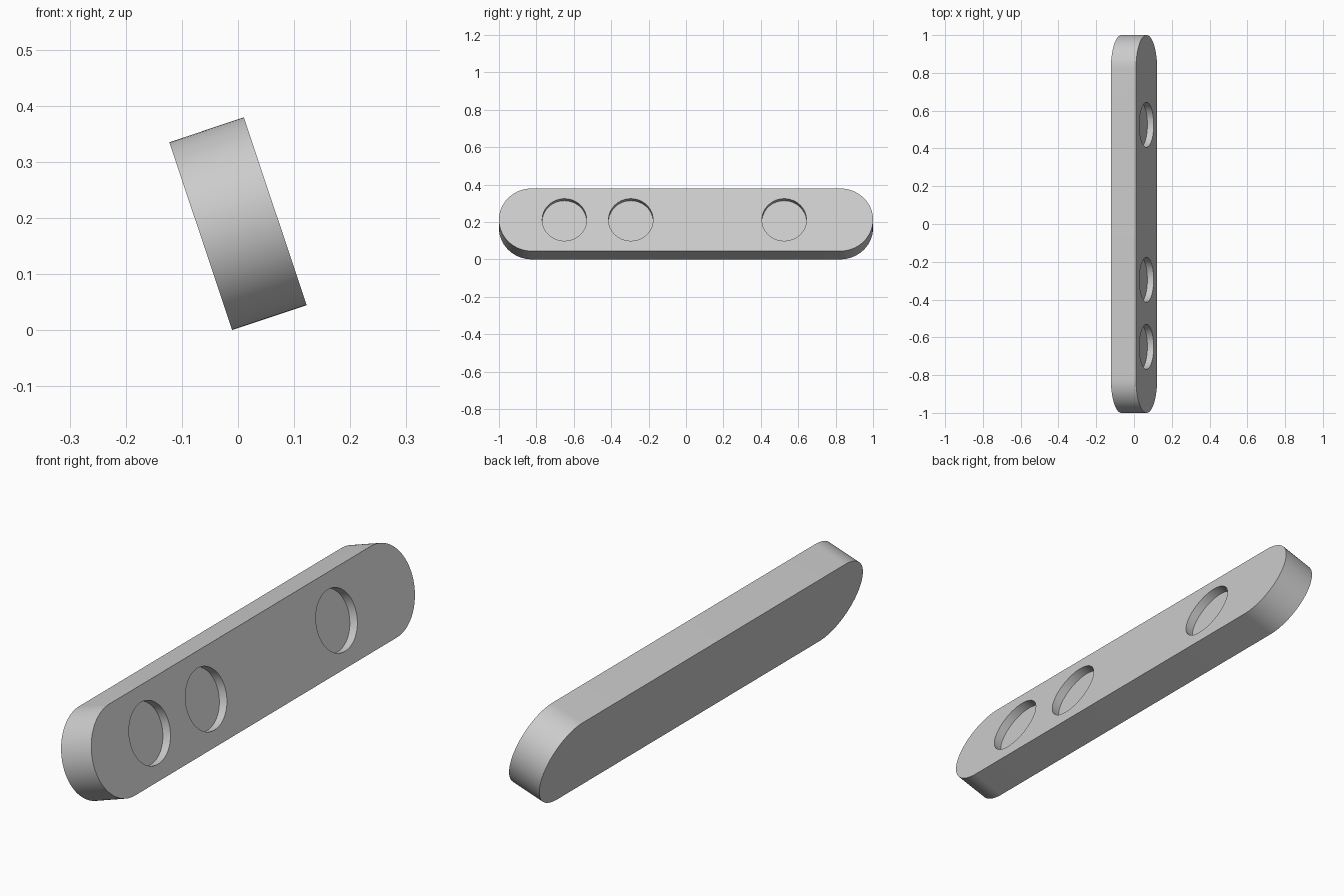
import bpy, bmesh, math
from mathutils import Matrix

if "Cube" in bpy.data.objects:
    bpy.data.objects.remove(bpy.data.objects["Cube"])

LENGTH, HEIGHT, THICK = 2.0, 0.353, 0.14
TILT = math.radians(18.5)
HOLE_RADIUS, HOLE_DEPTH = 0.119, 0.035
HOLE_CENTRES = (-0.65, -0.295, 0.525)
SEGMENTS = 48

grey = bpy.data.materials.new("light_grey")
grey.use_nodes = True
colour = (0.6, 0.6, 0.6, 1)
grey.diffuse_color = colour
grey.node_tree.nodes["Principled BSDF"].inputs["Base Color"].default_value = colour


def arc(y, radius, start, sweep, steps):
    """Points (y, z) along an arc centred on (y, 0)."""
    return [(y + radius * math.cos(start + sweep * i / steps),
             radius * math.sin(start + sweep * i / steps)) for i in range(steps + 1)]


def ring(bm, points, x):
    """Closed loop of edges in the plane at x."""
    verts = [bm.verts.new((x, y, z)) for y, z in points]
    edges = [bm.edges.new((v, verts[i - 1])) for i, v in enumerate(verts)]
    return verts, edges


def wall(bm, a, b):
    for i in range(len(a)):
        bm.faces.new((a[i - 1], a[i], b[i], b[i - 1]))


bm = bmesh.new()

# Round-ended bar outline, front and back
radius = HEIGHT / 2
reach = LENGTH / 2 - radius
outline = (arc(reach, radius, -math.pi / 2, math.pi, SEGMENTS)
           + arc(-reach, radius, math.pi / 2, math.pi, SEGMENTS))
front, face_edges = ring(bm, outline, THICK / 2)
back, _ = ring(bm, outline, -THICK / 2)
wall(bm, front, back)
bm.faces.new(back)

# Shallow round recesses
for y in HOLE_CENTRES:
    circle = arc(y, HOLE_RADIUS, 0, math.tau, SEGMENTS)[:-1]
    rim, rim_edges = ring(bm, circle, THICK / 2)
    floor, _ = ring(bm, circle, THICK / 2 - HOLE_DEPTH)
    wall(bm, rim, floor)
    bm.faces.new(floor)
    face_edges += rim_edges

# Front face around the recesses
bmesh.ops.triangle_fill(bm, edges=face_edges, use_beauty=True, normal=(1, 0, 0))
bmesh.ops.recalc_face_normals(bm, faces=bm.faces)
bmesh.ops.transform(bm, verts=bm.verts, matrix=Matrix.Translation(
    (0, 0, 0.19)) @ Matrix.Rotation(-TILT, 4, 'Y'))

mesh = bpy.data.meshes.new("recessed_bar")
bm.to_mesh(mesh)
bm.free()
mesh.materials.append(grey)
bar = bpy.data.objects.new("recessed_bar", mesh)
bpy.context.collection.objects.link(bar)

bpy.ops.object.select_all(action='DESELECT')
bar.select_set(True)
bpy.context.view_layer.objects.active = bar
bpy.ops.object.shade_smooth_by_angle(angle=math.radians(30))
